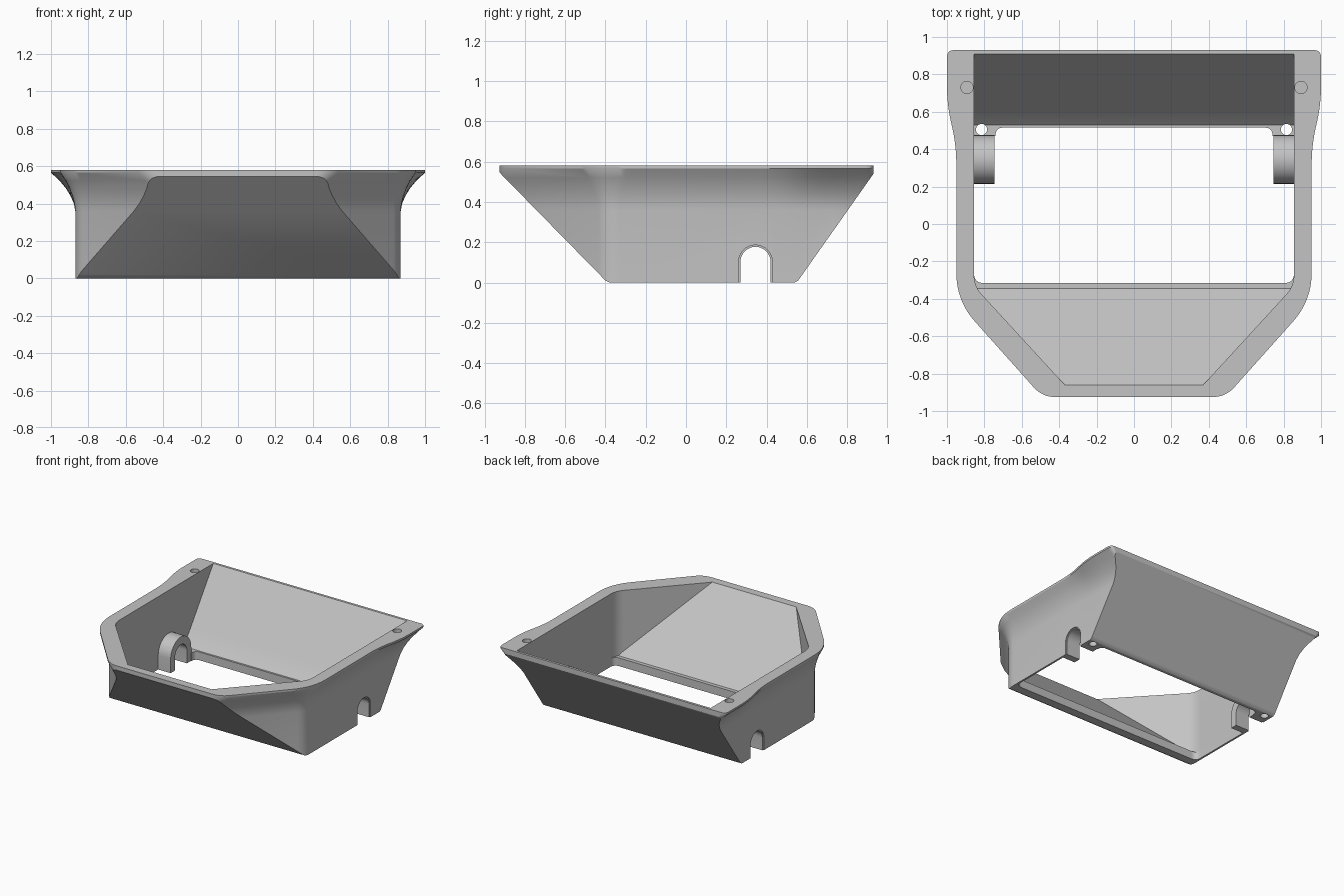
import bpy, bmesh, math
from mathutils import Vector

if "Cube" in bpy.data.objects:
    bpy.data.objects.remove(bpy.data.objects["Cube"], do_unlink=True)

grey = bpy.data.materials.new("plain grey")
grey.use_nodes = True
colour = (0.55, 0.55, 0.55, 1)
grey.diffuse_color = colour
grey.node_tree.nodes["Principled BSDF"].inputs["Base Color"].default_value = colour


def solid(name, rings):
    """Closed solid lofted through rings of equal length."""
    bm = bmesh.new()
    loops = [[bm.verts.new(p) for p in ring] for ring in rings]
    n = len(loops[0])
    for a, b in zip(loops, loops[1:]):
        for i in range(n):
            j = (i + 1) % n
            bm.faces.new((a[i], a[j], b[j], b[i]))
    bm.faces.new(loops[0])
    bm.faces.new(loops[-1])
    bmesh.ops.recalc_face_normals(bm, faces=bm.faces)
    mesh = bpy.data.meshes.new(name)
    bm.to_mesh(mesh)
    bm.free()
    mesh.materials.append(grey)
    ob = bpy.data.objects.new(name, mesh)
    bpy.context.collection.objects.link(ob)
    return ob


def outline(half, steps=8):
    """Mirrored plan outline; each corner is (x, y, rounding length)."""
    corners = half + [(-x, y, d) for x, y, d in reversed(half)]
    pts = []
    for i, (x, y, d) in enumerate(corners):
        p = Vector((x, y))
        before = Vector(corners[i - 1][:2])
        after = Vector(corners[(i + 1) % len(corners)][:2])
        a = p + (before - p).normalized() * d
        b = p + (after - p).normalized() * d
        for k in range(steps + 1):
            t = k / steps
            pts.append(a * (1 - t) ** 2 + p * 2 * t * (1 - t) + b * t * t)
    return pts


def upright(name, pts, z0, z1):
    return solid(name, [[(p[0], p[1], z) for p in pts] for z in (z0, z1)])


def sideways(name, pts, x0, x1):
    return solid(name, [[(x, p[0], p[1]) for p in pts] for x in (x0, x1)])


def boolean(ob, tool, operation="DIFFERENCE", keep=False):
    mod = ob.modifiers.new("cut", "BOOLEAN")
    mod.operation = operation
    mod.solver = "EXACT"
    mod.object = tool
    bpy.context.view_layer.objects.active = ob
    bpy.ops.object.modifier_apply(modifier=mod.name)
    if not keep:
        bpy.data.objects.remove(tool, do_unlink=True)


def circle(x, y, r, n=24):
    return [(x + r * math.cos(math.tau * i / n), y + r * math.sin(math.tau * i / n))
            for i in range(n)]


def arch(r, top, bottom, centre=0.345, n=16):
    pts = [(centre + r * math.cos(math.pi * i / n), top - r + r * math.sin(math.pi * i / n))
           for i in range(n + 1)]
    return pts + [(centre - r, bottom), (centre + r, bottom)]


# Outer body: straight walls flaring into the wider rim
wall = outline([(0.87, 0.93, 0.02), (0.87, 0.64, 0.1), (0.87, 0.42, 0.1),
                (0.87, -0.39, 0.06), (0.395, -0.925, 0.04)])
rim = outline([(1, 0.93, 0.04), (1, 0.64, 0.1), (0.95, 0.42, 0.1),
               (0.95, -0.41, 0.15), (0.49, -0.925, 0.07)])
levels = [(-0.1, 0), (0.36, 0), (0.4, 0.06), (0.44, 0.19), (0.48, 0.38),
          (0.52, 0.63), (0.565, 1), (0.58, 1)]
shell = solid("housing_shell",
              [[(*a.lerp(b, f), z) for a, b in zip(wall, rim)] for z, f in levels])

# Sloping front and back
slopes = [(-0.4, 0.01), (-0.38, 0), (0.54, 0), (0.557, 0.01), (1.1, 0.78), (-1.1, 0.724)]
boolean(shell, sideways("slope_tool", slopes, -1.3, 1.3), "INTERSECT")

# Inner cavity with its own sloping ends and a ledge at the bottom
cavity = upright("cavity_tool", outline([(0.855, 0.96, 0.02), (0.855, -0.332, 0.06),
                                         (0.278, -0.96, 0.03)]), 0.02, 0.66)
inside = [(-0.345, 0.065), (0.53, 0.065), (0.575, 0.112), (0.62, 0.17),
          (0.91, 0.58), (0.981, 0.68), (-0.96, 0.68)]
boolean(cavity, sideways("inside_tool", inside, -1.2, 1.2), "INTERSECT")
boolean(shell, cavity)

# Bottom opening, stepped in at the back corners
opening = outline([(0.74, 0.515, 0.04), (0.74, 0.47, 0.004), (0.855, 0.47, 0.004),
                   (0.855, -0.315, 0.05)])
boolean(shell, upright("opening_tool", opening, -0.1, 0.1))

# Blind screw holes in the rim and through holes in the back ledge
for side in (-1, 1):
    boolean(shell, upright("rim_hole_tool", circle(side * 0.893, 0.73, 0.033), 0.53, 0.7))
    boolean(shell, upright("ledge_hole_tool", circle(side * 0.815, 0.505, 0.03), -0.1, 0.18))

# Arched bosses on the inner side walls
bosses = []
for side, name in ((1, "left_boss"), (-1, "right_boss")):
    bosses.append(sideways(name, arch(0.13, 0.24, 0), side * 0.745, side * 0.86))

# Arched slots through walls and bosses, with a shallow outer step
slot = sideways("slot_tool", arch(0.075, 0.177, -0.1), -1.2, 1.2)
for ob in [shell] + bosses:
    boolean(ob, slot, keep=True)
bpy.data.objects.remove(slot, do_unlink=True)
for side in (-1, 1):
    step = sideways("step_tool", arch(0.084, 0.186, -0.1), side * 0.862, side * 1.1)
    boolean(shell, step)

# Smooth the curved areas, keep the edges crisp
for ob in [shell] + bosses:
    bpy.ops.object.select_all(action="DESELECT")
    ob.select_set(True)
    bpy.context.view_layer.objects.active = ob
    bpy.ops.object.shade_smooth_by_angle(angle=math.radians(30))
